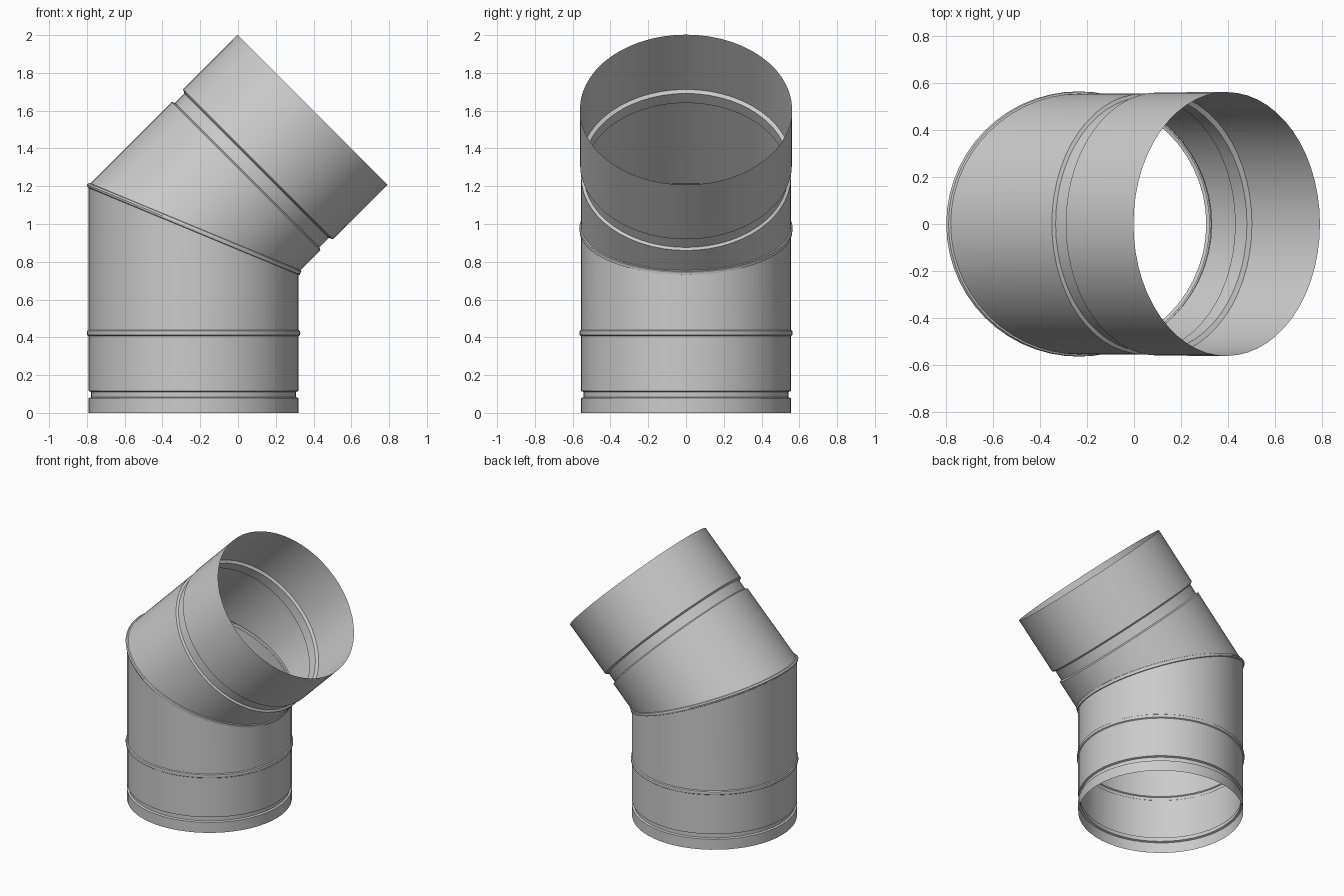
import bpy, bmesh
from math import pi, cos, sin, tan, radians
from mathutils import Matrix

if "Cube" in bpy.data.objects:
    bpy.data.objects.remove(bpy.data.objects["Cube"])

SIDES = 56
SLOPE = tan(radians(22.5))          # mitre plane tilt in each pipe's own frame
JOINT = (-0.235, 0, 0.975)          # where the two pipe axes meet


def pipe(name, rings, tilt, matrix):
    """Thin sheet tube: rings are (radius, height, mitred) in the pipe's frame."""
    bm = bmesh.new()
    loops = []
    for r, h, mitred in rings:
        loop = []
        for i in range(SIDES):
            a = 2 * pi * i / SIDES
            x, y = r * cos(a), r * sin(a)
            loop.append(bm.verts.new((x, y, h + (tilt * x if mitred else 0))))
        loops.append(loop)
    for lo, hi in zip(loops, loops[1:]):
        for i in range(SIDES):
            j = (i + 1) % SIDES
            bm.faces.new((lo[i], lo[j], hi[j], hi[i]))
    mesh = bpy.data.meshes.new(name)
    bm.to_mesh(mesh)
    bm.free()
    ob = bpy.data.objects.new(name, mesh)
    bpy.context.collection.objects.link(ob)
    ob.matrix_world = matrix
    bpy.ops.object.select_all(action='DESELECT')
    ob.select_set(True)
    bpy.context.view_layer.objects.active = ob
    bpy.ops.object.shade_smooth_by_angle(angle=radians(30))
    return ob


R = 0.556
base = -JOINT[2]

# Upright pipe: bottom groove, raised bead, half of the mitre seam
lower = [(R, 0, 0), (R, 0.078, 0), (0.543, 0.083, 0), (0.543, 0.111, 0), (R, 0.116, 0),
         (R, 0.407, 0), (0.563, 0.412, 0), (0.565, 0.423, 0), (0.563, 0.434, 0), (R, 0.439, 0)]
lower = [(r, h + base, m) for r, h, m in lower]
lower += [(R, -0.014, 1), (0.563, -0.011, 1), (0.565, 0, 1)]
pipe("lower_pipe", lower, -SLOPE, Matrix.Translation(JOINT))

# Angled pipe: other half of the seam, neck groove, wider socket
upper = [(0.565, 0, 1), (0.563, 0.011, 1), (R, 0.014, 1),
         (R, 0.393, 0), (0.541, 0.401, 0), (0.541, 0.472, 0),
         (0.561, 0.482, 0), (0.562, 0.891, 0)]
pipe("upper_pipe", upper, SLOPE,
     Matrix.Translation(JOINT) @ Matrix.Rotation(radians(45), 4, 'Y'))
